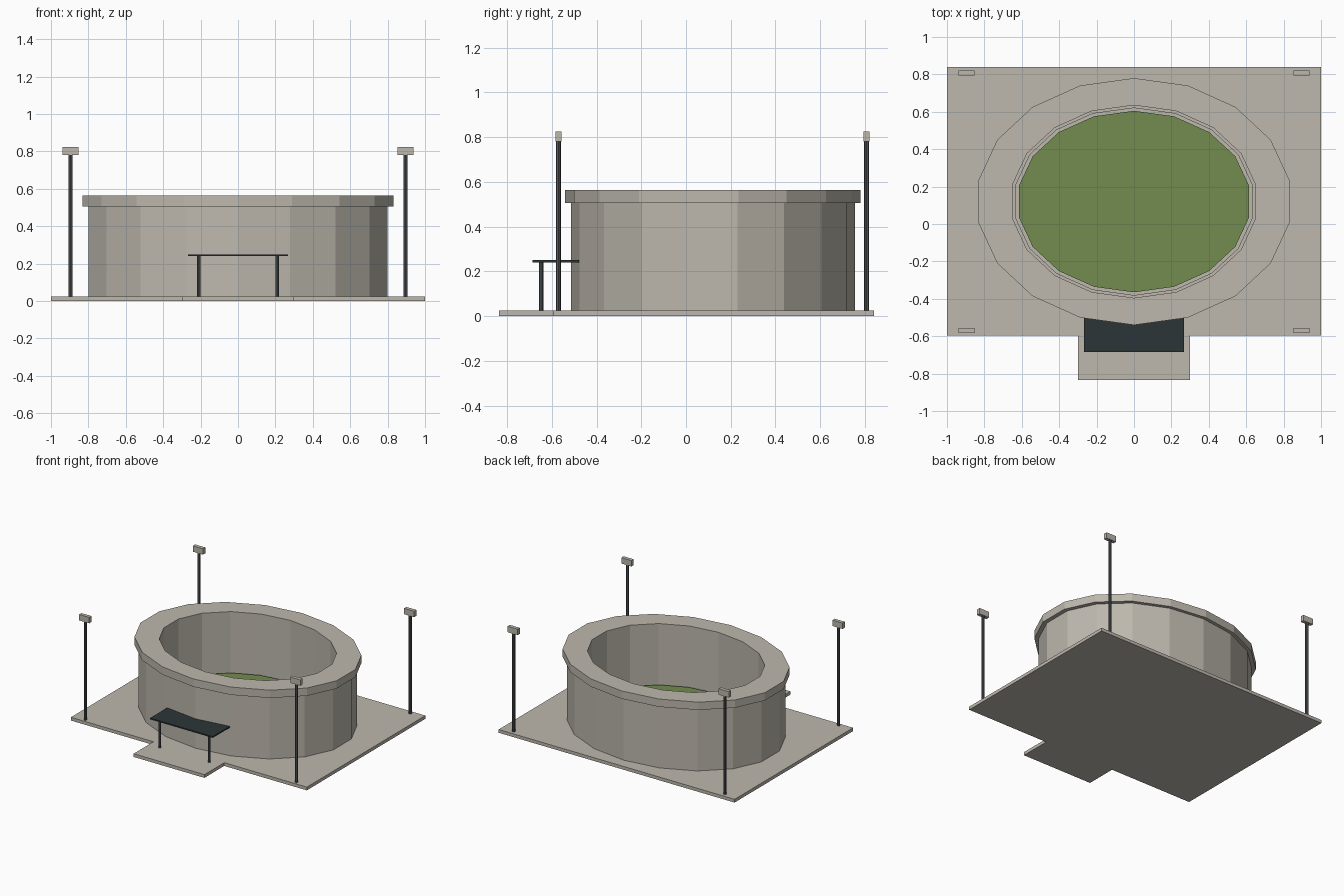
import bpy, bmesh
from math import sin, cos, radians

if "Cube" in bpy.data.objects:
    bpy.data.objects.remove(bpy.data.objects["Cube"], do_unlink=True)


def material(name, r, g, b):
    m = bpy.data.materials.new(name)
    m.use_nodes = True
    m.diffuse_color = (r, g, b, 1)
    m.node_tree.nodes["Principled BSDF"].inputs["Base Color"].default_value = (r, g, b, 1)
    return m


concrete = material("concrete", 0.51, 0.48, 0.42)
grass = material("grass", 0.17, 0.26, 0.08)
steel = material("grey steel", 0.09, 0.10, 0.11)
dark = material("dark canopy", 0.025, 0.036, 0.038)

SIDES = 18
CENTRE_Y = 0.12
GROUND = 0.025


def finish(name, bm, mat):
    bmesh.ops.recalc_face_normals(bm, faces=bm.faces)
    mesh = bpy.data.meshes.new(name)
    bm.to_mesh(mesh)
    bm.free()
    mesh.materials.append(mat)
    obj = bpy.data.objects.new(name, mesh)
    bpy.context.collection.objects.link(obj)
    return obj


def prism(name, outline, z0, z1, mat):
    """Extrude a flat outline from z0 to z1."""
    bm = bmesh.new()
    face = bm.faces.new([bm.verts.new((x, y, z0)) for x, y in outline])
    new = bmesh.ops.extrude_face_region(bm, geom=[face])["geom"]
    for v in new:
        if isinstance(v, bmesh.types.BMVert):
            v.co.z = z1
    return finish(name, bm, mat)


def box(name, x0, x1, y0, y1, z0, z1, mat):
    return prism(name, [(x0, y0), (x1, y0), (x1, y1), (x0, y1)], z0, z1, mat)


def oval(rx, ry, cx=0, cy=CENTRE_Y, sides=SIDES):
    angles = [radians(90 + 360 * i / sides) for i in range(sides)]
    return [(cx + rx * cos(a), cy + ry * sin(a)) for a in angles]


def oval_ring(name, outer, inner, z0, z1, mat):
    """Hollow oval band with a rectangular section."""
    bm = bmesh.new()
    loops = [[bm.verts.new((x, y, z)) for x, y in oval(*r)]
             for r, z in ((outer, z0), (outer, z1), (inner, z1), (inner, z0))]
    for k in range(4):
        a, b = loops[k], loops[(k + 1) % 4]
        for i in range(SIDES):
            j = (i + 1) % SIDES
            bm.faces.new((a[i], a[j], b[j], b[i]))
    return finish(name, bm, mat)


def post(name, x, y, radius, z0, z1):
    obj = prism(name, oval(radius, radius, x, y, 8), z0, z1, steel)
    return obj


# Ground slab with entrance forecourt as one outline
prism("ground_slab", [(-1, -0.595), (-0.3, -0.595), (-0.3, -0.835), (0.3, -0.835),
                      (0.3, -0.595), (1, -0.595), (1, 0.84), (-1, 0.84)], 0, GROUND, concrete)

# Stadium shell, overhanging rim, and raised pitch
oval_ring("outer_wall", (0.812, 0.635), (0.66, 0.515), GROUND, 0.505, concrete)
oval_ring("top_rim", (0.844, 0.66), (0.66, 0.515), 0.505, 0.565, concrete)
prism("pitch_surround", oval(0.645, 0.503), GROUND, 0.09, concrete)
prism("pitch", oval(0.625, 0.485), 0.09, 0.11, grass)

# Floodlights in the four corners
for side, x in (("left", 0.895), ("right", -0.895)):
    for end, y in (("front", -0.57), ("back", 0.807)):
        post(f"{end}_{side}_light_pole", x, y, 0.011, GROUND, 0.78)
        box(f"{end}_{side}_lamp", x - 0.043, x + 0.043, y - 0.014, y + 0.014, 0.78, 0.825, concrete)

# Entrance canopy on two posts
box("entrance_canopy", -0.266, 0.266, -0.685, -0.46, 0.24, 0.25, dark)
for side, x in (("left", 0.21), ("right", -0.21)):
    post(f"{side}_canopy_post", x, -0.648, 0.01, GROUND, 0.24)
